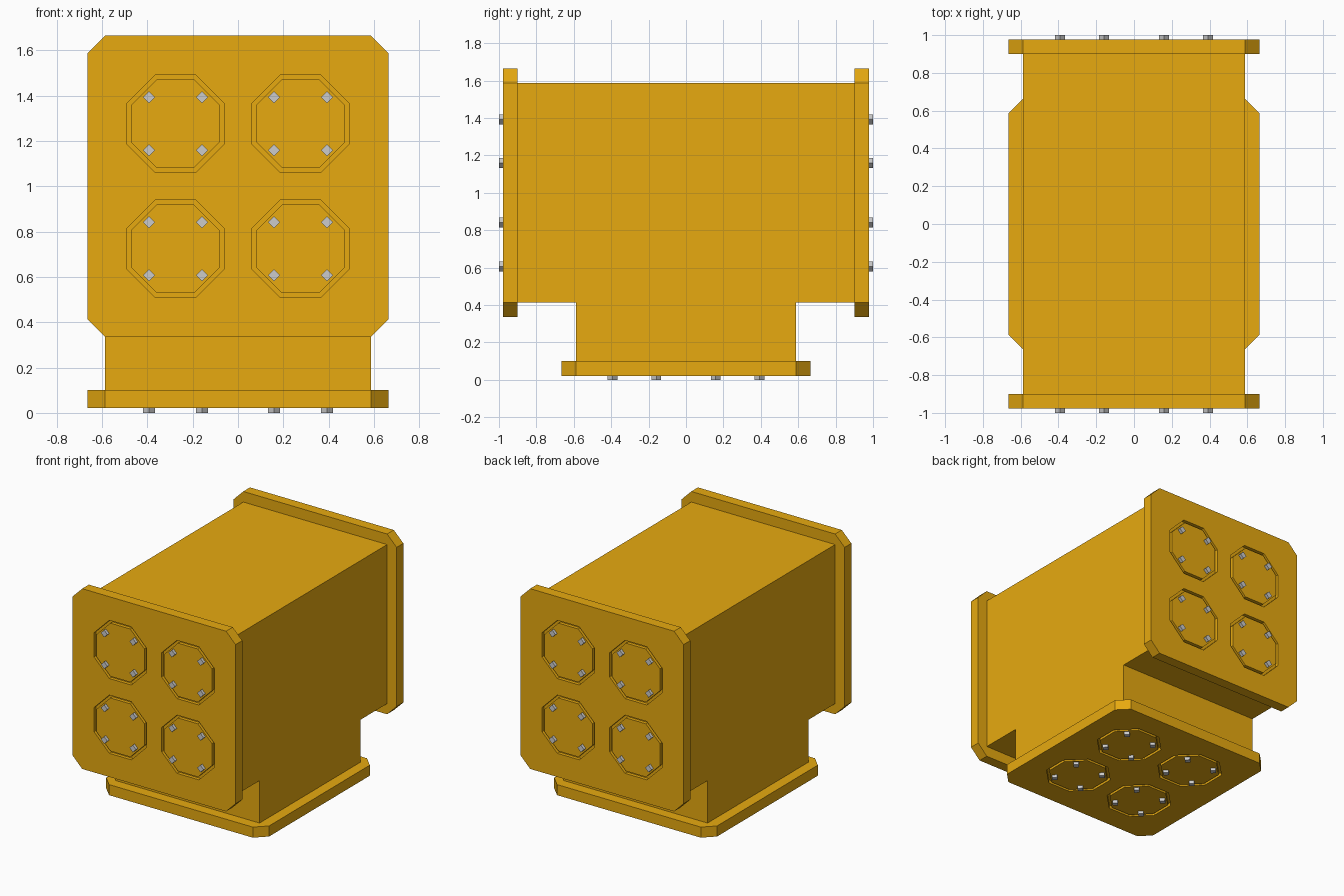
import bpy, bmesh, math
from mathutils import Matrix, Vector

if "Cube" in bpy.data.objects:
    bpy.data.objects.remove(bpy.data.objects["Cube"])

HALF = 0.587      # half width of the tube section
PLATE = 0.665     # half width of an end plate
FACE = 0.978      # distance from the junction centre to a plate's outer face
THICK = 0.078     # plate thickness
CENTRE = Vector((0, 0, 1.0))
GROOVE = 0.025    # groove depth
PORTS = [(sx * 0.276, sy * 0.276) for sx in (-1, 1) for sy in (-1, 1)]


def material(name, colour):
    mat = bpy.data.materials.new(name)
    mat.diffuse_color = colour
    mat.use_nodes = True
    mat.node_tree.nodes["Principled BSDF"].inputs["Base Color"].default_value = mat.diffuse_color
    return mat


def finish(bm, name, mat=None, matrix=None):
    bmesh.ops.recalc_face_normals(bm, faces=bm.faces)
    mesh = bpy.data.meshes.new(name)
    bm.to_mesh(mesh)
    bm.free()
    if mat:
        mesh.materials.append(mat)
    obj = bpy.data.objects.new(name, mesh)
    if matrix:
        obj.matrix_world = matrix
    bpy.context.collection.objects.link(obj)
    return obj


def loop(bm, points, z):
    return [bm.verts.new((x, y, z)) for x, y in points]


def bridge(bm, a, b):
    for i in range(len(a)):
        j = (i + 1) % len(a)
        bm.faces.new((a[i], a[j], b[j], b[i]))


def octagon(cx, cy, apothem):
    r = apothem / math.cos(math.pi / 8)
    return [(cx + r * math.cos(math.pi / 8 + k * math.pi / 4),
             cy + r * math.sin(math.pi / 8 + k * math.pi / 4)) for k in range(8)]


def make_plate(name, matrix, mat):
    bm = bmesh.new()
    p, c = PLATE, PLATE - 0.078
    outline = [(p, -c), (p, c), (c, p), (-c, p), (-p, c), (-p, -c), (-c, -p), (c, -p)]
    # outer rim and back
    front, back = loop(bm, outline, 0), loop(bm, outline, -THICK)
    bridge(bm, front, back)
    bm.faces.new(back)
    rims = [front]
    # octagonal grooves, each with a flush cover inside
    for cx, cy in PORTS:
        rings = [loop(bm, octagon(cx, cy, a), z) for a, z in
                 ((0.215, 0), (0.215, -GROOVE), (0.196, -GROOVE), (0.196, 0))]
        for a, b in zip(rings, rings[1:]):
            bridge(bm, a, b)
        bm.faces.new(rings[-1])
        rims.append(rings[0])
    # front face around the grooves
    edges = [bm.edges.get((r[i], r[(i + 1) % 8])) for r in rims for i in range(8)]
    bmesh.ops.triangle_fill(bm, edges=edges, use_beauty=True, use_dissolve=False,
                            normal=(0, 0, 1))
    finish(bm, name, mat, matrix)


def make_bolts(name, matrix):
    bm = bmesh.new()
    height = 1.0 - FACE
    side = 0.0265 * math.sqrt(2)
    for cx, cy in PORTS:
        for sx in (-1, 1):
            for sy in (-1, 1):
                m = (Matrix.Translation((cx + sx * 0.117, cy + sy * 0.117, height / 2))
                     @ Matrix.Rotation(math.pi / 4, 4, 'Z')
                     @ Matrix.Diagonal((side, side, height, 1)))
                bmesh.ops.create_cube(bm, size=1, matrix=m)
    finish(bm, name, None, matrix)


yellow = material("yellow_paint", (0.8, 0.4, 0.005, 1))

# T-shaped body: side profile extruded across x
end, low = FACE - THICK, 1.0 - FACE + THICK
bottom, top = 1.0 - HALF, 1.0 + HALF
profile = [(-end, top), (-end, bottom), (-HALF, bottom), (-HALF, low),
           (HALF, low), (HALF, bottom), (end, bottom), (end, top)]
bm = bmesh.new()
left = [bm.verts.new((-HALF, y, z)) for y, z in profile]
right = [bm.verts.new((HALF, y, z)) for y, z in profile]
bridge(bm, left, right)
bm.faces.new(left)
bm.faces.new(right)
finish(bm, "tee_body", yellow)

# end plates and bolts, local +z pointing outward
for side_name, angle in (("front", 90), ("back", -90), ("bottom", 180)):
    matrix = (Matrix.Translation(CENTRE)
              @ Matrix.Rotation(math.radians(angle), 4, 'X')
              @ Matrix.Translation((0, 0, FACE)))
    make_plate(side_name + "_plate", matrix, yellow)
    make_bolts(side_name + "_bolts", matrix)
